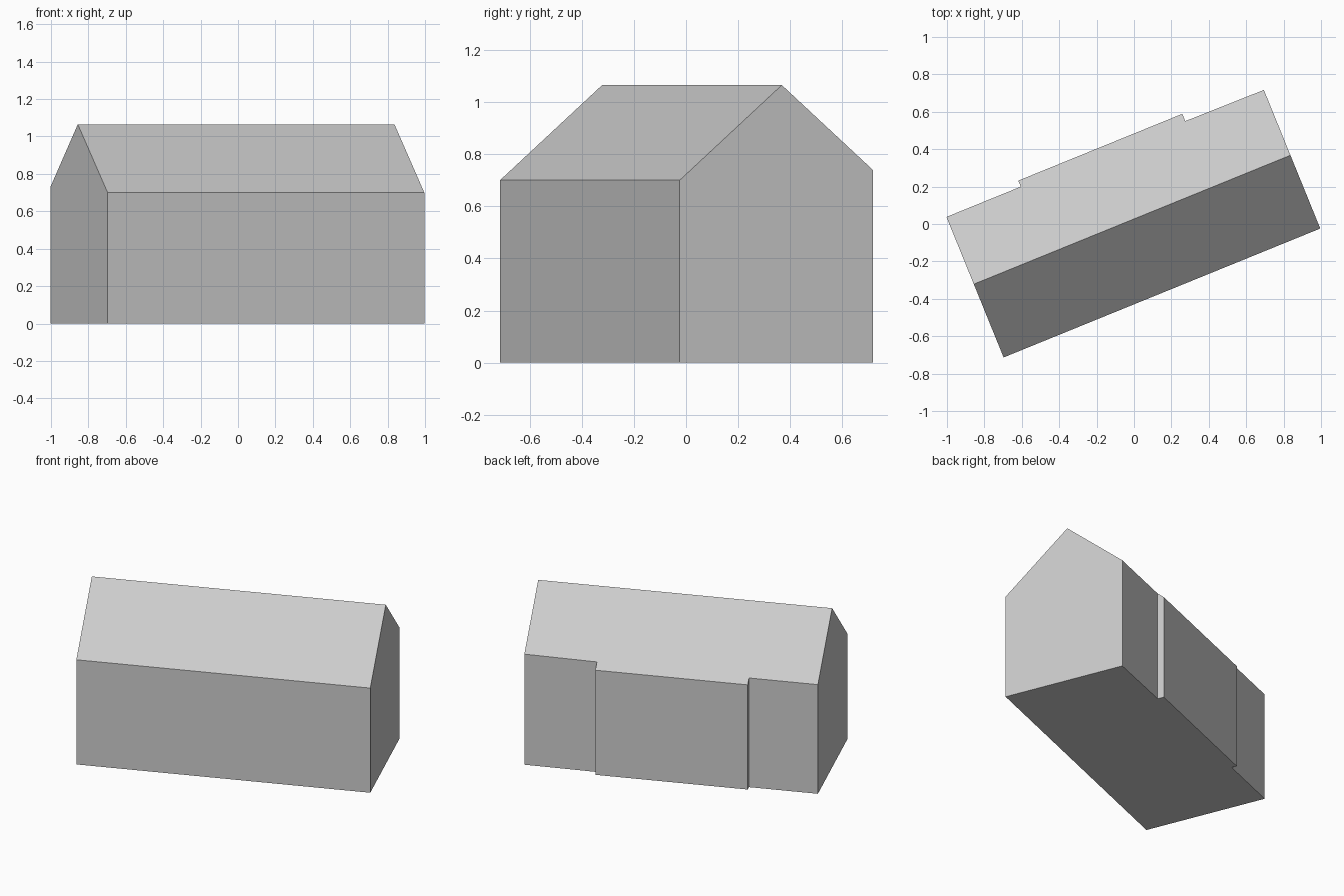
import bpy, bmesh
from math import atan2
from mathutils import Vector

cube = bpy.data.objects.get("Cube")
if cube:
    bpy.data.objects.remove(cube, do_unlink=True)

HALF = 0.914      # half the length along the ridge
DEPTH = 0.423     # ridge to front wall, and to the projecting back bay
RIDGE = 1.065
EAVE = 0.70

grey = bpy.data.materials.new("light grey")
grey.use_nodes = True
colour = (0.6, 0.6, 0.6, 1)
grey.diffuse_color = colour
grey.node_tree.nodes["Principled BSDF"].inputs["Base Color"].default_value = colour

# Footprint with a shallow bay in the back wall
footprint = [(-HALF, -DEPTH), (HALF, -DEPTH), (HALF, 0.377), (0.462, 0.381),
             (0.462, DEPTH), (-0.485, DEPTH), (-0.485, 0.388), (-HALF, 0.388)]

bm = bmesh.new()
base = bm.faces.new([bm.verts.new((x, y, 0)) for x, y in footprint])
walls = bmesh.ops.extrude_face_region(bm, geom=[base], use_keep_orig=True)
top = [g for g in walls["geom"] if isinstance(g, bmesh.types.BMVert)]
bmesh.ops.translate(bm, verts=top, vec=(0, 0, 2))
bmesh.ops.recalc_face_normals(bm, faces=bm.faces[:])

# Two roof slopes, each cut through the ridge line and closed
for side in (-1, 1):
    normal = Vector((0, side * (RIDGE - EAVE), DEPTH)).normalized()
    cut = bmesh.ops.bisect_plane(bm, geom=bm.verts[:] + bm.edges[:] + bm.faces[:],
                                 dist=1e-5, plane_co=(0, 0, RIDGE), plane_no=normal,
                                 clear_outer=True)
    rim = [g for g in cut["geom_cut"] if isinstance(g, bmesh.types.BMEdge)]
    bmesh.ops.contextual_create(bm, geom=rim)
bmesh.ops.recalc_face_normals(bm, faces=bm.faces[:])

mesh = bpy.data.meshes.new("house_body")
bm.to_mesh(mesh)
bm.free()
mesh.materials.append(grey)

# Turn the house on its plot
house = bpy.data.objects.new("house_body", mesh)
house.location = (-0.01, 0.023, 0)
house.rotation_euler.z = atan2(0.69, 1.695)
bpy.context.collection.objects.link(house)
